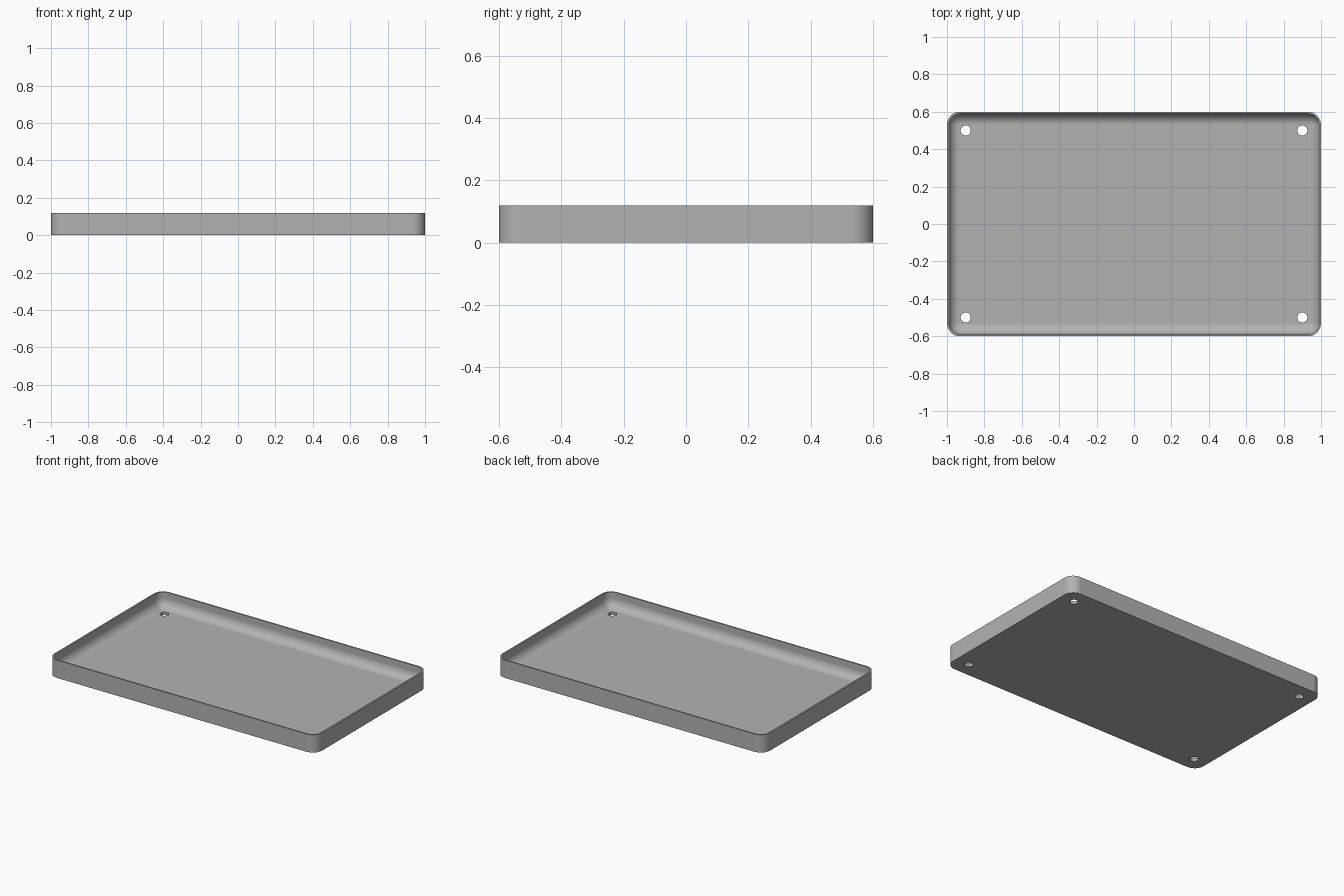
import bpy, bmesh
from math import sin, cos, pi

if "Cube" in bpy.data.objects:
    bpy.data.objects.remove(bpy.data.objects["Cube"])

HALF_X, HALF_Y, HEIGHT = 1.0, 0.6, 0.12
WALL, FLOOR = 0.01, 0.02
CORNER, FILLET = 0.07, 0.06
STEPS = 10

grey = bpy.data.materials.new("plain grey")
grey.use_nodes = True
colour = (0.45, 0.45, 0.45, 1)
grey.diffuse_color = colour
grey.node_tree.nodes["Principled BSDF"].inputs["Base Color"].default_value = colour


def rounded_ring(bm, inset, z):
    """Rounded rectangle of vertices, moved inward by inset."""
    radius = max(CORNER - inset, 0.002)
    cx, cy = HALF_X - inset - radius, HALF_Y - inset - radius
    ring = []
    for quarter, (sx, sy) in enumerate([(1, 1), (-1, 1), (-1, -1), (1, -1)]):
        for i in range(STEPS + 1):
            a = (quarter + i / STEPS) * pi / 2
            ring.append(bm.verts.new((sx * cx + radius * cos(a),
                                      sy * cy + radius * sin(a), z)))
    return ring


# Tray shell: outer wall, rim, inner wall, then the fillet down to the floor
profile = [(0, 0), (0, HEIGHT), (WALL, HEIGHT)]
for i in range(STEPS + 1):
    a = i / STEPS * pi / 2
    profile.append((WALL + FILLET * (1 - cos(a)), FLOOR + FILLET * (1 - sin(a))))

bm = bmesh.new()
rings = [rounded_ring(bm, inset, z) for inset, z in profile]
for low, high in zip(rings, rings[1:]):
    for i in range(len(low)):
        j = (i + 1) % len(low)
        bm.faces.new((low[i], low[j], high[j], high[i]))
bm.faces.new(rings[0][::-1])
bm.faces.new(rings[-1])
bmesh.ops.recalc_face_normals(bm, faces=bm.faces)
mesh = bpy.data.meshes.new("tray")
bm.to_mesh(mesh)
bm.free()
tray = bpy.data.objects.new("tray", mesh)
bpy.context.collection.objects.link(tray)
mesh.materials.append(grey)

# Screw holes through the floor near the corners
for sx in (-1, 1):
    for sy in (-1, 1):
        bpy.ops.mesh.primitive_cylinder_add(vertices=32, radius=0.027, depth=0.1,
                                            location=(sx * 0.9, sy * 0.5, 0))
        cutter = bpy.context.object
        cutter.name = "hole_cutter"
        cutter.hide_render = True
        cutter.data.materials.append(grey)
        cut = tray.modifiers.new("hole", 'BOOLEAN')
        cut.operation, cut.solver, cut.object = 'DIFFERENCE', 'EXACT', cutter
        bpy.ops.object.select_all(action='DESELECT')
        tray.select_set(True)
        bpy.context.view_layer.objects.active = tray
        bpy.ops.object.modifier_apply(modifier=cut.name)
        bpy.data.objects.remove(cutter)

# Smooth curves with crisp rim, base and hole edges
bpy.ops.object.shade_smooth_by_angle(angle=pi / 6)
weighted = tray.modifiers.new("flat_normals", 'WEIGHTED_NORMAL')
weighted.keep_sharp = True
